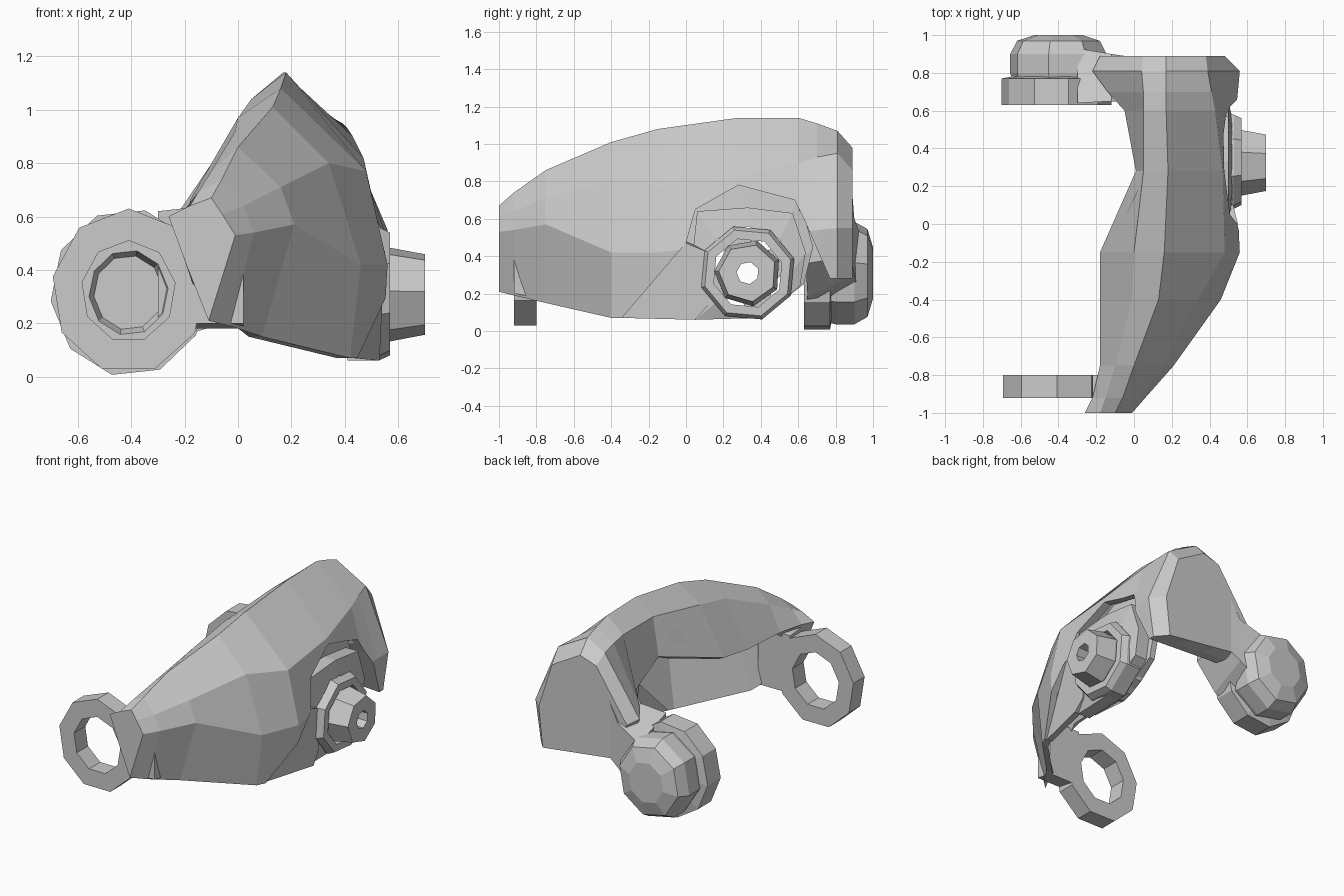
import bpy, bmesh, math
from mathutils import Vector

if "Cube" in bpy.data.objects:
    bpy.data.objects.remove(bpy.data.objects["Cube"])


def finish(name, bm):
    bmesh.ops.recalc_face_normals(bm, faces=bm.faces[:])
    me = bpy.data.meshes.new(name)
    bm.to_mesh(me)
    bm.free()
    ob = bpy.data.objects.new(name, me)
    bpy.context.collection.objects.link(ob)
    return ob


def loft(name, loops, caps=True, closed=False):
    """Skin a row of point loops; optionally cap or join the ends."""
    bm = bmesh.new()
    rows = [[bm.verts.new(p) for p in loop] for loop in loops]
    n = len(rows[0])
    pairs = list(zip(rows, rows[1:]))
    if closed:
        pairs.append((rows[-1], rows[0]))
    for a, b in pairs:
        for i in range(n):
            j = (i + 1) % n
            bm.faces.new((a[i], a[j], b[j], b[i]))
    if caps and not closed:
        bm.faces.new(rows[0])
        bm.faces.new(rows[-1])
    return finish(name, bm)


def lathe(name, profile, center, axis, n, turn=0.0, closed=True, sx=1.0):
    """Turn (radius, position on axis) points around the x or y axis."""
    loops = []
    for r, t in profile:
        loop = []
        for i in range(n):
            a = turn + 2 * math.pi * i / n
            c, s = sx * r * math.cos(a), r * math.sin(a)
            if axis == 'X':
                loop.append(Vector((t, center[0] + c, center[1] + s)))
            else:
                loop.append(Vector((center[0] + c, t, center[1] + s)))
        loops.append(loop)
    return loft(name, loops, closed=closed)


def prism(name, outline, x0, x1):
    return loft(name, [[(x, y, z) for y, z in outline] for x in (x0, x1)])


# Curved armour shell: (x, z) sections along y; a 7th point marks a solid end section
sections = {
    -1.00: [(-.11, .21), (-.01, .53), (-.06, .61), (-.10, .67), (-.18, .64), (-.26, .60), (-.19, .41)],
    -0.92: [(-.03, .19), (.06, .54), (.02, .64), (-.06, .74), (-.15, .69), (-.22, .60), (-.17, .35)],
    -0.75: [(.09, .15), (.21, .57), (.16, .71), (.00, .86), (-.10, .77), (-.18, .60)],
    -0.40: [(.42, .07), (.46, .42), (.34, .80), (.13, 1.01), (-.01, .92), (-.18, .62)],
    -0.15: [(.54, .07), (.56, .42), (.48, .77), (.16, 1.08), (.00, .97), (-.18, .66)],
    0.28: [(.53, .07), (.54, .47), (.47, .82), (.18, 1.14), (.05, 1.04), (.01, .78)],
    0.60: [(.53, .20), (.54, .52), (.43, .90), (.17, 1.14), (.05, 1.04), (-.05, .70)],
    0.70: [(.52, .28), (.55, .54), (.41, .93), (.17, 1.11), (.05, 1.02), (-.14, .65), (-.12, .33)],
    0.81: [(.52, .28), (.56, .55), (.39, .95), (.17, 1.07), (.04, 1.00), (-.22, .62), (-.12, .33)],
    0.89: [(.45, .28), (.48, .55), (.38, .86), (.17, .98), (.05, .94), (-.18, .60), (-.10, .35)],
}
WALL = [(.04, -.02), (.02, -.05), (0, -.07), (-.05, -.03), (-.05, 0), (-.05, 0)]


def section(y, pts):
    loop = [Vector((x, y, z)) for x, z in pts]
    rim = loop[:6]
    if len(loop) == 7:
        back = [rim[5].lerp(loop[6], f) for f in (.25, .5, .75, 1)]
        back += [loop[6].lerp(rim[0], f) for f in (.35, .7)]
    else:
        back = [p + Vector((dx, 0, dz)) for p, (dx, dz) in zip(reversed(rim), WALL)]
    return rim + back


shell = loft("shell", [section(y, pts) for y, pts in sections.items()])

# Arched opening on the side
ARCH = [(.0, .47), (.05, .65), (.28, .78), (.58, .70), (.63, .60)]
arch = prism("arch_cutter", [(-.36, .05)] + ARCH + [(.77, .28), (.77, -.1), (-.36, -.1)], -.6, .9)
arch.hide_render = True
arch.hide_viewport = True
cut = shell.modifiers.new("arch", 'BOOLEAN')
cut.operation = 'DIFFERENCE'
cut.solver = 'EXACT'
cut.object = arch

# Side panel flush with the shell, reaching to the hub
panel = [(.43, -.35, .07), (.55, .00, .47), (.52, .12, .42), (.52, .12, .14), (.53, .05, .06)]
loft("side_panel", [panel, [(x - .05, y, z + .01) for x, y, z in panel]])

# Backing plate filling the arch, and the stepped frame around the hub
inner = [(.33 + .24 * math.cos(a), .32 + .24 * math.sin(a))
         for a in [math.radians(-135 + 45 * i) for i in range(8)]]
deep = [(.05, .10), (.40, .10), (.63, .25), (.68, .45), (.60, .72), (.28, .79), (.03, .66), (-.02, .40)]
front = [(.05, .06), (.40, .07), (.61, .24), (.64, .42), (.57, .63), (.33, .66), (.06, .64), (.03, .36)]
for name, o, x0, x1 in (("arch_backing", deep, .36, .40), ("hub_frame", front, .41, .50)):
    loft(name, [[(x, y, z) for y, z in loop]
                for loop, x in ((o, x0), (o, x1), (inner, x1 + .02), (inner, x0))], closed=True)

# Hub rings, hub and spokes
HUB = (.33, .31)
lathe("hub_ring", [(.26, .42), (.26, .53), (.24, .57), (.19, .57), (.19, .42)], HUB, 'X', 8, .3)
lathe("hub", [(.18, .44), (.18, .57), (.155, .70), (.06, .70), (.06, .44)], HUB, 'X', 7, .39)
for k in range(4):
    a = math.radians(20 + 90 * k)
    d, s = Vector((0, math.cos(a), math.sin(a))), Vector((0, -math.sin(a), math.cos(a)))
    c = Vector((0, *HUB))
    corners = [c + d * r + s * w for r, w in ((.12, -.08), (.22, -.07), (.22, .07), (.12, .08))]
    loft("hub_spoke", [[p + Vector((x, 0, 0)) for p in corners] for x in (.46, .54)])

# Front ring and its bracket
lathe("front_ring", [(.31, -.92), (.31, -.80), (.19, -.80), (.19, -.92)],
      (-.41, .32), 'Y', 9, .17, sx=.93)
prism("front_bracket", [(-.92, .20), (-.80, .18), (-.80, .57), (-.92, .58)], -.22, .02)

# Back ring with recess, domed cap and neck
lathe("back_ring", [(.14, .68), (.16, .63), (.22, .63), (.315, .63), (.315, .77), (.26, .78)],
      (-.41, .315), 'Y', 10, .1, closed=False, sx=.93)
lathe("back_dome", [(.27, .76), (.28, .80), (.28, .90), (.24, .97), (.14, 1.0)],
      (-.40, .31), 'Y', 8, .2, closed=False, sx=.93)
loft("back_neck", [[(-.30, .64, .62), (-.30, .93, .52), (-.30, .93, .16), (-.30, .64, .12)],
                   [(-.12, .65, .64), (-.12, .90, .60), (-.12, .90, .30), (-.12, .65, .18)],
                   [(.02, .64, .85), (.02, .88, .85), (.02, .88, .40), (.02, .64, .36)]])
